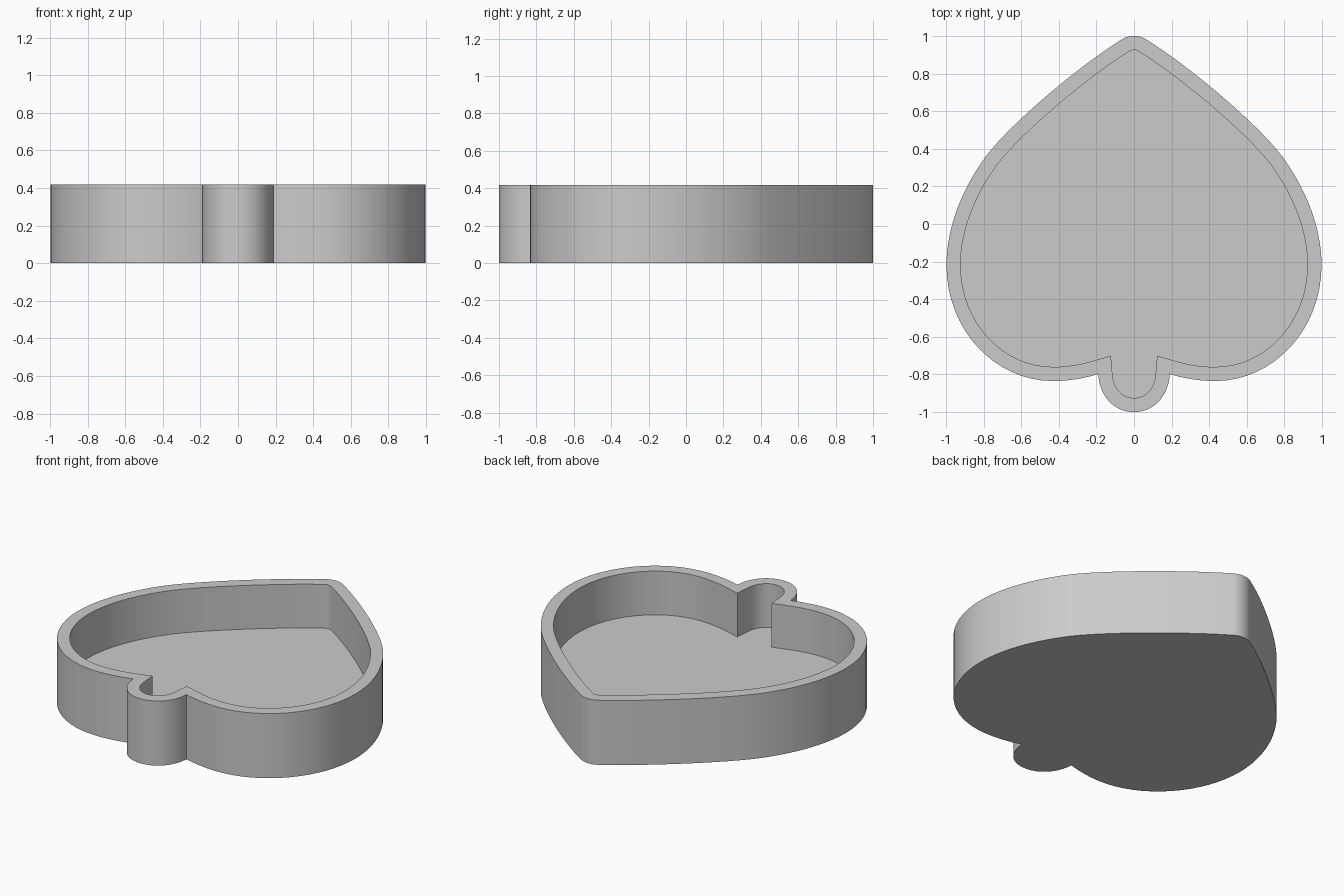
import bpy
import bmesh
import math
from mathutils import Vector
from mathutils.geometry import interpolate_bezier

HEIGHT, FLOOR, WALL, STEPS = 0.418, 0.135, 0.075, 16

if "Cube" in bpy.data.objects:
    bpy.data.objects.remove(bpy.data.objects["Cube"])

# Half outline from the tip, round the lobe, to the bottom of the stem
half_curve = [
    ((0, 1), (0.023, 1), (0.045, 0.994), (0.064, 0.982)),                     # rounded tip
    ((0.064, 0.982), (0.27, 0.855), (0.63, 0.56), (0.78, 0.37)),              # long side
    ((0.78, 0.37), (0.9, 0.21), (0.997, 0), (0.997, -0.22)),                  # shoulder
    ((0.997, -0.22), (0.997, -0.56), (0.743, -0.835), (0.43, -0.835)),        # lobe
    ((0.43, -0.835), (0.35, -0.835), (0.27, -0.822), (0.19, -0.798)),         # lobe end
    ((0.19, -0.798), (0.185, -0.91), (0.11, -1), (0, -1)),                    # stem
]


def outline():
    """Closed clockwise outline, mirrored across x."""
    half = [Vector((0, 1))]
    for curve in half_curve:
        points = interpolate_bezier(*[Vector(p) for p in curve], STEPS + 1)
        half += [p.to_2d() for p in points[1:]]
    return half + [Vector((-p.x, p.y)) for p in reversed(half[1:-1])]


def inset(points, distance):
    """Offset a clockwise loop inward with mitred corners."""
    result = []
    for i, p in enumerate(points):
        before = (p - points[i - 1]).normalized()
        after = (points[(i + 1) % len(points)] - p).normalized()
        n1, n2 = Vector((before.y, -before.x)), Vector((after.y, -after.x))
        result.append(p + (n1 + n2) * distance / (1 + n1.dot(n2)))
    return result


# Hollow tray: outer wall, rim, inner wall and floor
bm = bmesh.new()
outer = outline()
inner = inset(outer, WALL)
rings = [[bm.verts.new((p.x, p.y, z)) for p in loop]
         for loop, z in ((outer, 0), (outer, HEIGHT), (inner, HEIGHT), (inner, FLOOR))]
for low, high in zip(rings, rings[1:]):
    for i in range(len(low)):
        bm.faces.new((low[i - 1], low[i], high[i], high[i - 1]))
bm.faces.new(rings[0])
bm.faces.new(rings[-1])
bmesh.ops.recalc_face_normals(bm, faces=bm.faces)

mesh = bpy.data.meshes.new("spade_tray")
bm.to_mesh(mesh)
bm.free()
tray = bpy.data.objects.new("spade_tray", mesh)
bpy.context.collection.objects.link(tray)

# Plain grey material
grey = bpy.data.materials.new("grey")
grey.use_nodes = True
colour = (0.6, 0.6, 0.6, 1)
grey.diffuse_color = colour
grey.node_tree.nodes["Principled BSDF"].inputs["Base Color"].default_value = colour
mesh.materials.append(grey)

# Smooth curved walls, sharp rim and notches
bpy.ops.object.select_all(action="DESELECT")
tray.select_set(True)
bpy.context.view_layer.objects.active = tray
bpy.ops.object.shade_smooth_by_angle(angle=math.radians(30))
